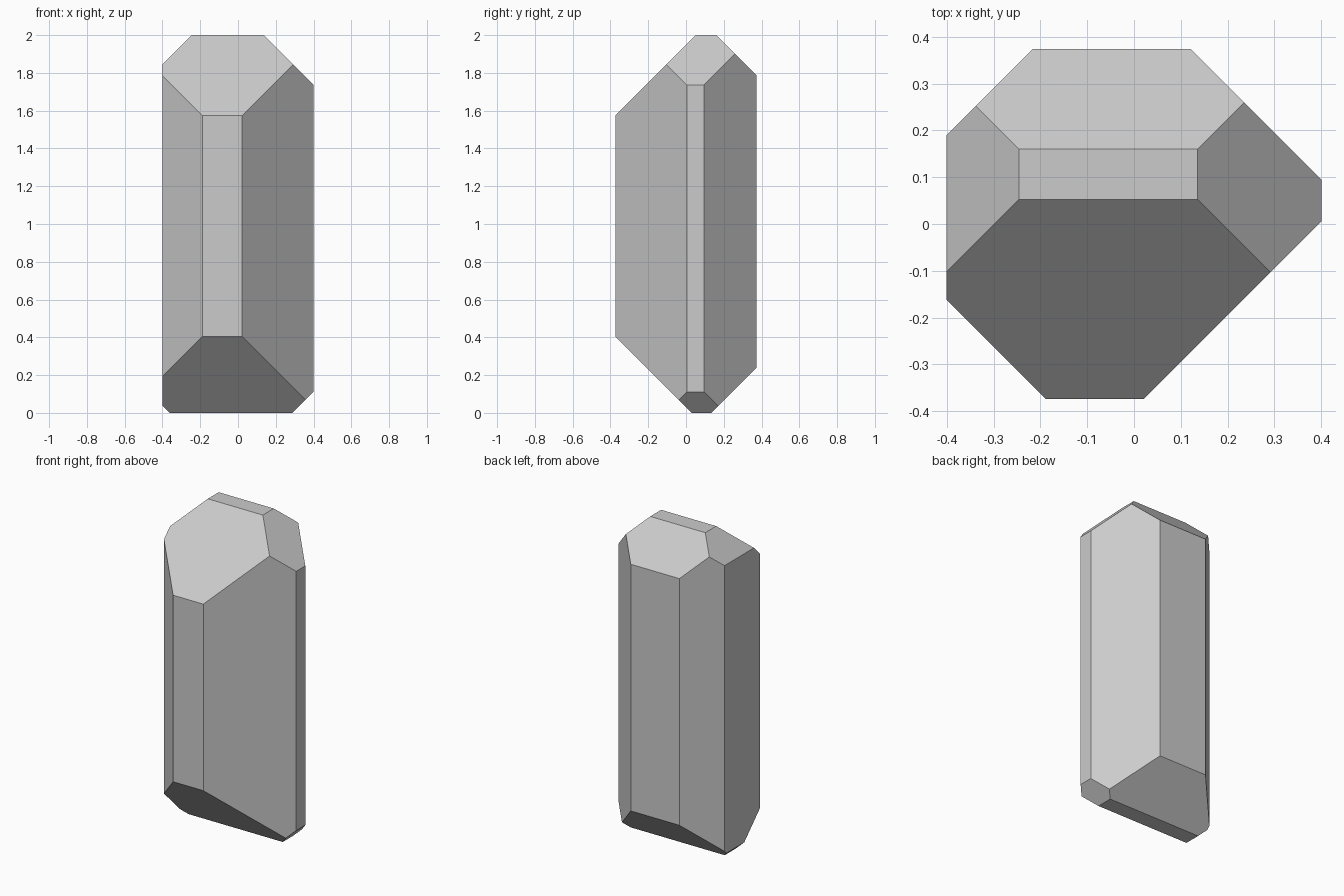
import bpy
import bmesh
from mathutils import Vector

if "Cube" in bpy.data.objects:
    bpy.data.objects.remove(bpy.data.objects["Cube"])

# Crystal block: a box whose twelve edges are each cut by a 45 degree plane
X, Y, H = 0.4, 0.374, 2.0

# Each cut keeps the points p where normal . p <= distance
cuts = [
    # upright edges
    ((1, 1, 0), 0.495), ((-1, 1, 0), 0.59),
    ((1, -1, 0), 0.395), ((-1, -1, 0), 0.562),
    # top rim: front, back, right, left
    ((0, -1, 1), 1.948), ((0, 1, 1), 2.16),
    ((1, 0, 1), 2.136), ((-1, 0, 1), 2.246),
    # bottom rim: front, back, right, left
    ((0, -1, -1), -0.031), ((0, 1, -1), 0.134),
    ((1, 0, -1), 0.289), ((-1, 0, -1), 0.363),
]


def slice_off(bm, normal, distance):
    """Cut away everything outside the plane and cap the opening."""
    n = Vector(normal)
    geom = bm.verts[:] + bm.edges[:] + bm.faces[:]
    cut = bmesh.ops.bisect_plane(bm, geom=geom, dist=1e-5, plane_no=n,
                                 plane_co=n * (distance / n.length_squared),
                                 clear_outer=True)
    edges = [e for e in cut["geom_cut"] if isinstance(e, bmesh.types.BMEdge)]
    bmesh.ops.contextual_create(bm, geom=edges)


bm = bmesh.new()
bmesh.ops.create_cube(bm, size=1)
for v in bm.verts:
    v.co = (v.co.x * 2 * X, v.co.y * 2 * Y, (v.co.z + 0.5) * H)
for normal, distance in cuts:
    slice_off(bm, normal, distance)
bmesh.ops.recalc_face_normals(bm, faces=bm.faces[:])

mesh = bpy.data.meshes.new("crystal_block")
bm.to_mesh(mesh)
bm.free()
bpy.context.collection.objects.link(bpy.data.objects.new("crystal_block", mesh))
